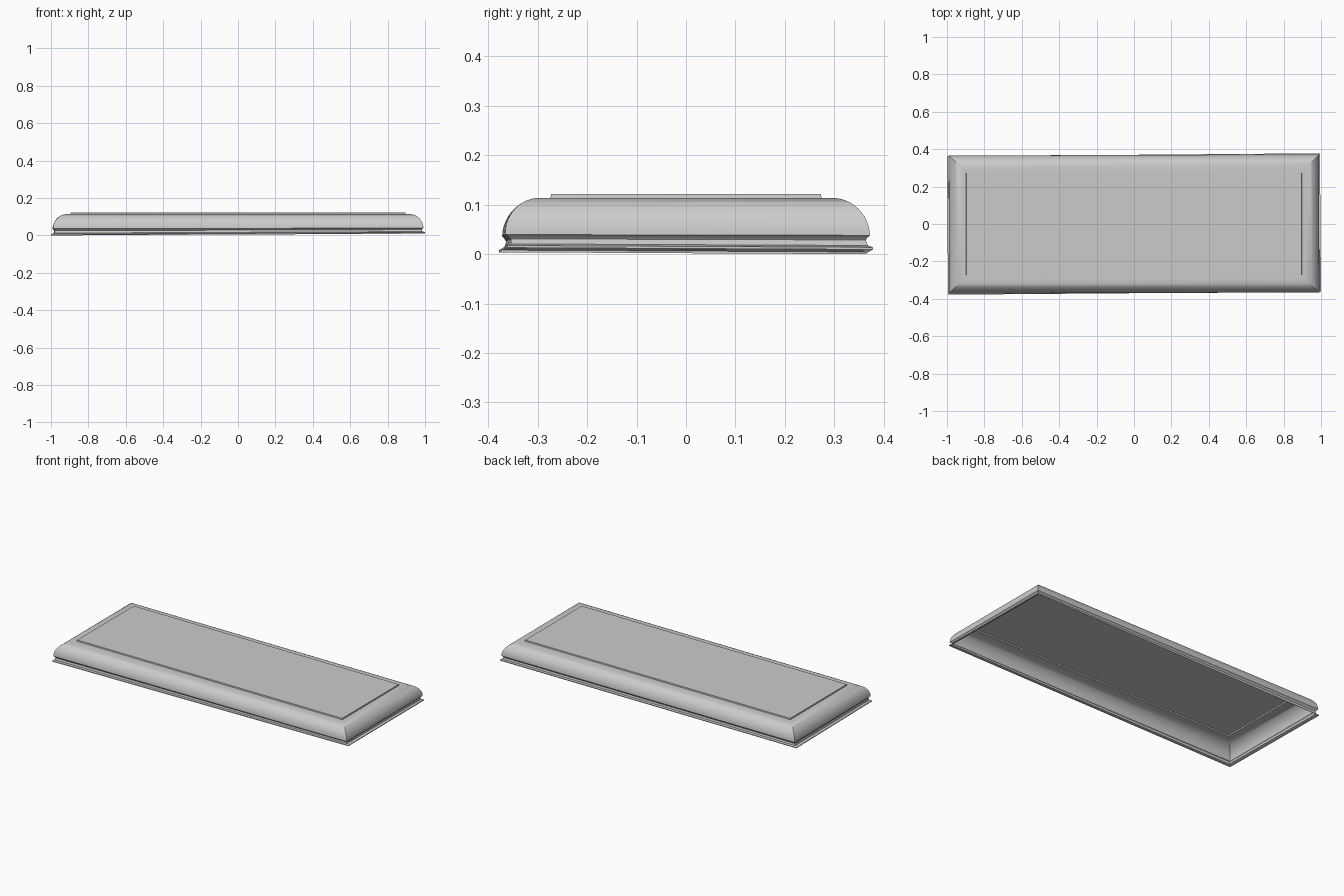
import bpy, bmesh, math

if "Cube" in bpy.data.objects:
    bpy.data.objects.remove(bpy.data.objects["Cube"])

# Slight skew of the lower rim, fading out towards the top (f = 1 at the rim)
def corner(hx, hy, z, f, sx, sy):
    x, y = sx * hx, sy * hy
    return (x - 0.008 * y * f, y + 0.008 * x * f, z + f * (0.0047 * x - 0.005 * y))

# Build an open stack of rectangular loops, optionally capped at the last loop
def loft(name, loops, cap=False):
    bm = bmesh.new()
    rings = [[bm.verts.new(corner(*l, sx, sy))
              for sx, sy in ((-1, -1), (1, -1), (1, 1), (-1, 1))] for l in loops]
    for a, b in zip(rings, rings[1:]):
        for i in range(4):
            j = (i + 1) % 4
            bm.faces.new((a[i], a[j], b[j], b[i]))
    if cap:
        bm.faces.new(rings[-1])
    me = bpy.data.meshes.new(name)
    bm.to_mesh(me)
    bm.free()
    ob = bpy.data.objects.new(name, me)
    bpy.context.collection.objects.link(ob)
    bpy.context.view_layer.objects.active = ob
    ob.select_set(True)
    bpy.ops.object.shade_smooth_by_angle(angle=math.radians(30))
    ob.select_set(False)
    return ob

# Bottom flange and the recessed neck above it
loft("base_flange", [(0.997, 0.370, 0.0066, 1), (0.997, 0.370, 0.011, 1),
                     (0.983, 0.361, 0.015, 0.9)])
loft("neck", [(0.983, 0.361, 0.015, 0.9), (0.981, 0.359, 0.027, 0.6),
              (0.985, 0.364, 0.033, 0.5), (0.990, 0.369, 0.037, 0.4)])

# Rounded shell with a small flat ledge, step and raised top panel
dome = []
n = 12
for i in range(n + 1):
    t = math.pi / 2 * i / n
    k = 0.075 * (1 - math.cos(t))
    dome.append((0.990 - k, 0.369 - k, 0.037 + 0.077 * math.sin(t), 0.4 * (1 - i / n)))
dome += [(0.897, 0.274, 0.114, 0), (0.896, 0.273, 0.1215, 0)]
loft("domed_shell", dome, cap=True)
